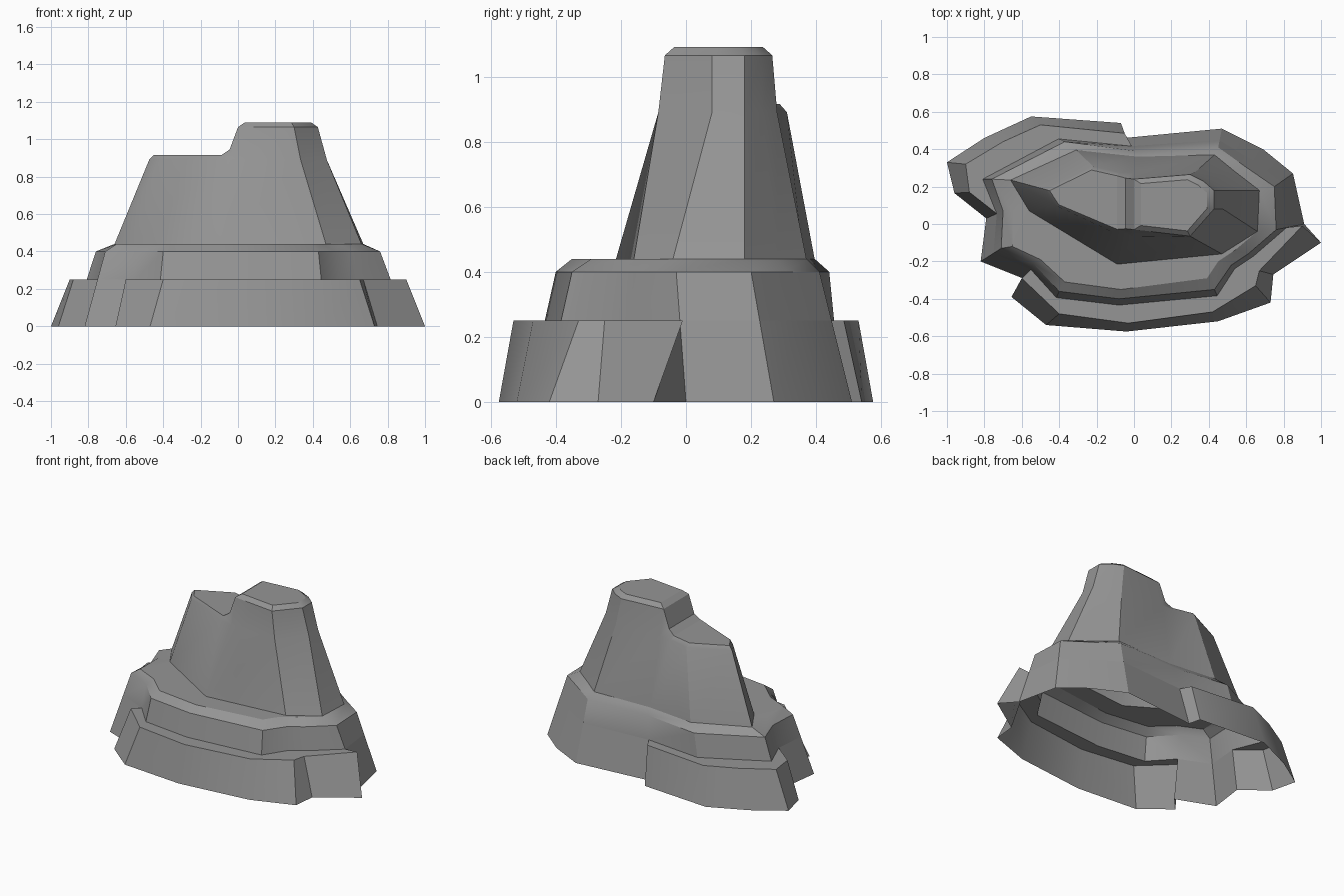
import bpy
import bmesh
from mathutils import Vector

if "Cube" in bpy.data.objects:
    bpy.data.objects.remove(bpy.data.objects["Cube"])

# Heights of the rock steps
LEDGE_Z, TERRACE_Z, PLATEAU_Z = .25, .4, .44
SADDLE_Z, LOW_Z, HIGH_Z = .89, .915, 1.065
TOP_Z = 1.09

stone = bpy.data.materials.new("grey_stone")
stone.use_nodes = True
stone.diffuse_color = (.3, .3, .3, 1)
shader = next(n for n in stone.node_tree.nodes if n.type == "BSDF_PRINCIPLED")
shader.inputs["Base Color"].default_value = stone.diffuse_color
shader.inputs["Roughness"].default_value = .9


def level(points, z):
    """Raise flat outline points to one height."""
    return [Vector((x, y, z)) for x, y in points]


def shrink(points, factor, z):
    """Scale an outline towards its own middle at a new height."""
    xs, ys = [p.x for p in points], [p.y for p in points]
    cx, cy = (min(xs) + max(xs)) / 2, (min(ys) + max(ys)) / 2
    return [Vector((cx + (p.x - cx) * factor, cy + (p.y - cy) * factor, z)) for p in points]


def band(lower, upper, closed=True):
    """Quads joining two outlines."""
    count = len(lower)
    pairs = [(i, (i + 1) % count) for i in range(count if closed else count - 1)]
    return [(lower[i], lower[j], upper[j], upper[i]) for i, j in pairs]


def build(name, polygons):
    """Weld polygons into one smooth-shaded object with sharp edges."""
    bm = bmesh.new()
    for polygon in polygons:
        bm.faces.new([bm.verts.new(p) for p in polygon])
    bmesh.ops.remove_doubles(bm, verts=bm.verts, dist=.0005)
    bmesh.ops.dissolve_degenerate(bm, edges=bm.edges, dist=.0005)
    mesh = bpy.data.meshes.new(name)
    bm.to_mesh(mesh)
    bm.free()
    mesh.materials.append(stone)
    obj = bpy.data.objects.new(name, mesh)
    bpy.context.collection.objects.link(obj)
    bpy.ops.object.select_all(action="DESELECT")
    obj.select_set(True)
    bpy.context.view_layer.objects.active = obj
    bpy.ops.object.shade_smooth_by_angle(angle=.52)
    return obj


# Terrace outlines, counter-clockwise from the right-hand front corner
foot = level([(.91, 0), (.85, .27), (.69, .4), (.47, .51), (-.05, .46),
              (-.46, .48), (-.89, .24), (-.79, .03), (-.82, -.2), (-.57, -.3),
              (-.44, -.45), (-.08, -.49), (.47, -.44), (.57, -.27), (.69, -.19)], 0)
shoulder = level([(.76, -.03), (.75, .2), (.59, .31), (.45, .41), (.01, .39),
                  (-.37, .44), (-.76, .24), (-.7, .07), (-.71, -.13), (-.54, -.21),
                  (-.4, -.36), (-.08, -.4), (.43, -.35), (.52, -.22), (.61, -.16)], TERRACE_Z)
plateau = level([(.66, -.04), (.67, .18), (.54, .28), (.43, .37), (.02, .36),
                 (-.31, .395), (-.66, .235), (-.65, .07), (-.65, -.12), (-.5, -.19),
                 (-.37, -.31), (-.07, -.35), (.39, -.29), (.45, -.2), (.54, -.14)], PLATEAU_Z)
waist = [a.lerp(b, LEDGE_Z / TERRACE_Z) for a, b in zip(foot, shoulder)]

# Ledges: terrace corner behind, foot point, rim point
back_ledge = [(4, (-.07, .54), (-.05, .485)), (5, (-.55, .575), (-.5, .53)),
              (5, (-.8, .46), (-.7, .44)), (6, (-1, .33), (-.9, .32)),
              (7, (-.96, .165), (-.88, .17))]
front_ledge = [(9, (-.655, -.39), (-.6, -.29)), (10, (-.47, -.54), (-.4, -.48)),
               (11, (-.04, -.575), (-.03, -.53)), (12, (.45, -.52), (.42, -.47)),
               (13, (.73, -.42), (.65, -.33)), (14, (.745, -.27), (.67, -.25)),
               (0, (1, -.1), (.9, -.01))]


def bare(start, stop):
    """Stretch of terrace wall that runs to the ground without a ledge."""
    return [(i, foot[i].xy, waist[i].xy) for i in range(start, stop)]


plan = bare(0, 5) + back_ledge + bare(7, 10) + front_ledge
ledge_foot = level([step[1] for step in plan], 0)
ledge_rim = level([step[2] for step in plan], LEDGE_Z)
ledge_inner = [waist[step[0]] for step in plan]
build("lower_ledges", band(ledge_foot, ledge_rim) + band(ledge_rim, ledge_inner))

# Peak outlines, in the same order, with doubled corners at the saddle
base = level([(.66, -.04), (.67, .18), (.54, .28), (.43, .37), (.02, .36), (.02, .36),
              (-.31, .395), (-.66, .235), (-.56, .07), (-.09, -.215), (-.09, -.215),
              (.47, -.16)], PLATEAU_Z)
flank = level([(.475, .08), (.475, .18), (.4, .235), (.33, .28), (0, .275), (-.08, .275),
               (-.22, .31), (-.475, .185), (-.42, .1), (-.1, -.05), (0, -.07),
               (.335, -.085)], SADDLE_Z)
peak_corner = [0, 1, 2, 3, 4, 6, 7, 8, 8, 8, 9, 9, 11, 11, 0]

# Middle terrace with bevelled rim and flat top around the peak
terrace = band(waist, shoulder) + band(shoulder, plateau)
build("middle_terrace", terrace + band(plateau, [base[i] for i in peak_corner]))

# High summit on the left, low shoulder on the right
high_flank = flank[10:] + flank[:5]
high_rim = level([(0, -.03), (.3, -.065), (.427, .08), (.427, .18), (.37, .23),
                  (.3, .265), (0, .24)], HIGH_Z)
high_top = shrink(high_rim, .83, TOP_Z)
low_rim = flank[5:10]
low_top = shrink(low_rim, .88, LOW_Z)
low_top[0].x = low_top[-1].x = -.09

# Curved step between the two tops
step_back, step_front = level([(-.045, .245), (-.045, -.025)], .945)
peak = band(base, flank) + band(high_flank, high_rim, False) + band(high_rim, high_top)
peak += band(low_rim, low_top, False) + [high_top, low_top]
peak += [(low_top[-1], step_front, step_back, low_top[0]),
         (step_front, high_rim[0], high_rim[-1], step_back),
         (flank[9], flank[10], high_rim[0], step_front, low_top[-1]),
         (flank[4], flank[5], low_top[0], step_back, high_rim[-1])]
build("twin_peak", peak)
